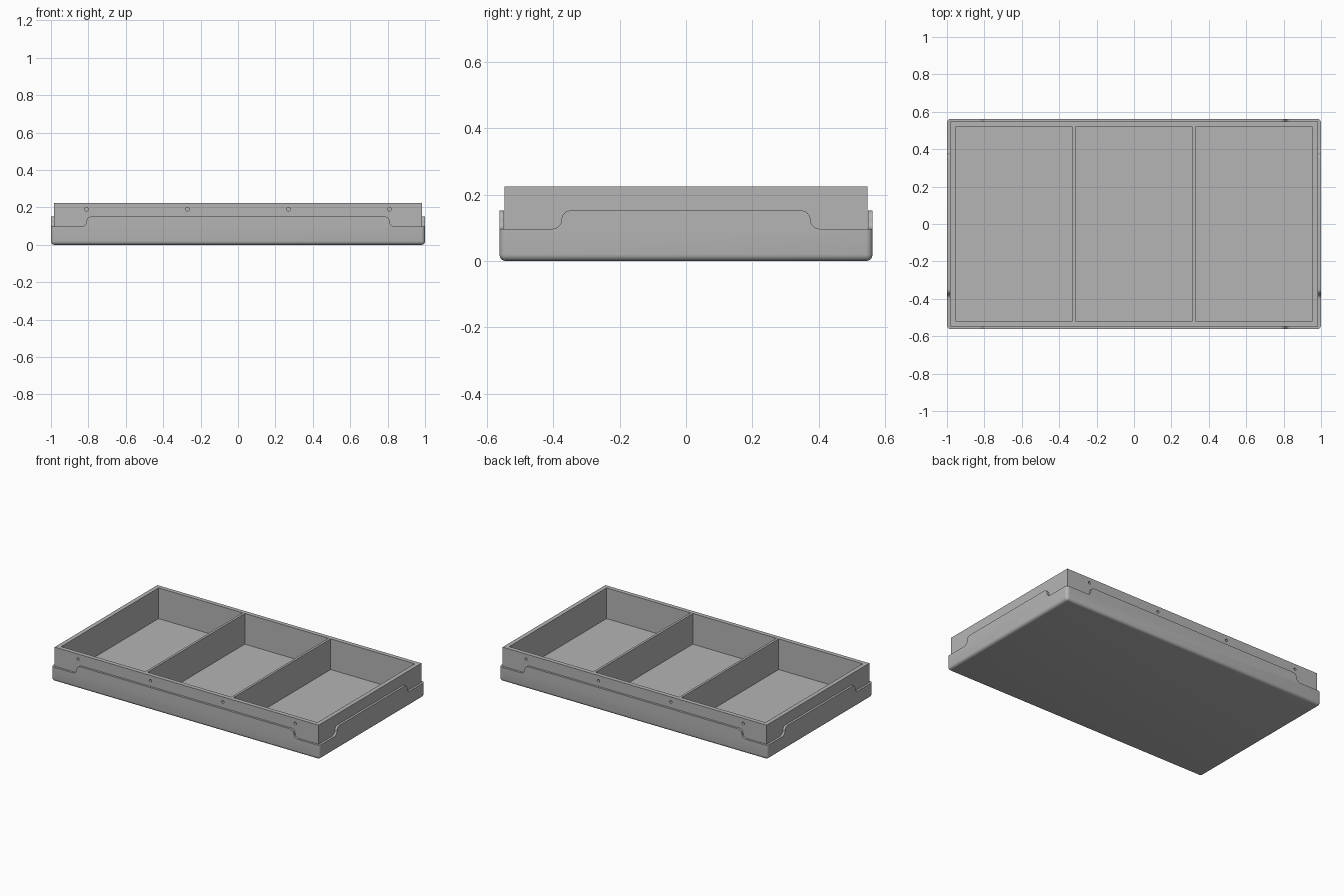
import bpy, bmesh, math
from mathutils import Matrix, Vector

if "Cube" in bpy.data.objects:
    bpy.data.objects.remove(bpy.data.objects["Cube"], do_unlink=True)

HALF_X, HALF_Y = 1.0, 0.562        # shell outline
TRAY_X, TRAY_Y = 0.984, 0.547      # tray outline
LOW, HIGH, RIM = 0.097, 0.152, 0.225
BASE, FLOOR = 0.01, 0.018

grey = bpy.data.materials.new("plain grey")
grey.use_nodes = True
grey.diffuse_color = (0.46, 0.46, 0.46, 1)
grey.node_tree.nodes["Principled BSDF"].inputs["Base Color"].default_value = grey.diffuse_color


def finish(name, bm):
    bmesh.ops.recalc_face_normals(bm, faces=bm.faces)
    mesh = bpy.data.meshes.new(name)
    bm.to_mesh(mesh)
    bm.free()
    mesh.materials.append(grey)
    obj = bpy.data.objects.new(name, mesh)
    bpy.context.collection.objects.link(obj)
    return obj


def add_box(bm, lo, hi):
    lo, hi = Vector(lo), Vector(hi)
    matrix = Matrix.Translation((lo + hi) / 2) @ Matrix.Diagonal((*(hi - lo), 1))
    bmesh.ops.create_cube(bm, size=1, matrix=matrix)


def carve(obj, bm):
    """Subtract the solids in bm from obj and discard the cutter."""
    cutter = finish("cutter", bm)
    cutter.hide_render = True
    mod = obj.modifiers.new("carve", 'BOOLEAN')
    mod.operation, mod.solver, mod.object = 'DIFFERENCE', 'EXACT', cutter
    bpy.context.view_layer.objects.active = obj
    bpy.ops.object.modifier_apply(modifier=mod.name)
    bpy.data.objects.remove(cutter, do_unlink=True)


def smooth(obj):
    bpy.ops.object.select_all(action='DESELECT')
    obj.select_set(True)
    bpy.context.view_layer.objects.active = obj
    bpy.ops.object.shade_smooth_by_angle(angle=math.radians(30))


def notch_profile(edge):
    """Area above the low lip, bounded by an S-curve at the given edge."""
    r = (HIGH - LOW) / 2
    steps = [math.pi / 2 * i / 8 for i in range(9)]
    pts = [(edge - r + r * math.sin(a), LOW + r + r * math.cos(a)) for a in steps]
    pts += [(edge + r - r * math.cos(a), LOW + r - r * math.sin(a)) for a in steps[1:]]
    return [(edge - r, 0.2)] + pts + [(1.2, LOW), (1.2, 0.2)]


def add_notch(bm, edge, inner, to_point):
    """Extrude the notch outline outward through one wall."""
    verts = [bm.verts.new(to_point(u, inner, z)) for u, z in notch_profile(edge)]
    face = bm.faces.new(verts)
    geom = bmesh.ops.extrude_face_region(bm, geom=[face])["geom"]
    shift = Vector(to_point(0, 0.2, 0))
    bmesh.ops.translate(bm, vec=shift, verts=[g for g in geom if isinstance(g, bmesh.types.BMVert)])


# Outer shell: rounded block, hollowed out
bm = bmesh.new()
add_box(bm, (-HALF_X, -HALF_Y, 0), (HALF_X, HALF_Y, HIGH))
edges = [e for e in bm.edges if min(v.co.z for v in e.verts) < 0.01]
bmesh.ops.bevel(bm, geom=edges, offset=0.02, segments=5, profile=0.5, affect='EDGES')
shell = finish("outer_shell", bm)

bm = bmesh.new()
add_box(bm, (-TRAY_X - 0.001, -TRAY_Y - 0.001, BASE), (TRAY_X + 0.001, TRAY_Y + 0.001, 0.3))
carve(shell, bm)

# Lowered lip at the ends of each of the four walls
for s in (-1, 1):
    for t in (-1, 1):
        bm = bmesh.new()
        add_notch(bm, 0.81, TRAY_Y - 0.02, lambda u, d, z: (s * u, t * d, z))
        carve(shell, bm)
        bm = bmesh.new()
        add_notch(bm, 0.375, TRAY_X - 0.02, lambda u, d, z: (t * d, s * u, z))
        carve(shell, bm)
smooth(shell)

# Inner tray: block with three compartments
bm = bmesh.new()
add_box(bm, (-TRAY_X, -TRAY_Y, BASE), (TRAY_X, TRAY_Y, RIM))
tray = finish("divided_tray", bm)

bm = bmesh.new()
for x0, x1 in ((-0.955, -0.328), (-0.312, 0.312), (0.328, 0.955)):
    add_box(bm, (x0, -0.518, FLOOR), (x1, 0.518, 0.3))
carve(tray, bm)

# Screw holes along the long walls
bm = bmesh.new()
for x in (-0.81, -0.27, 0.27, 0.81):
    for y in (-TRAY_Y, TRAY_Y):
        matrix = Matrix.Translation((x, y, 0.19)) @ Matrix.Rotation(math.pi / 2, 4, 'X')
        bmesh.ops.create_cone(bm, cap_ends=True, segments=20, radius1=0.009,
                              radius2=0.009, depth=0.036, matrix=matrix)
carve(tray, bm)
smooth(tray)
